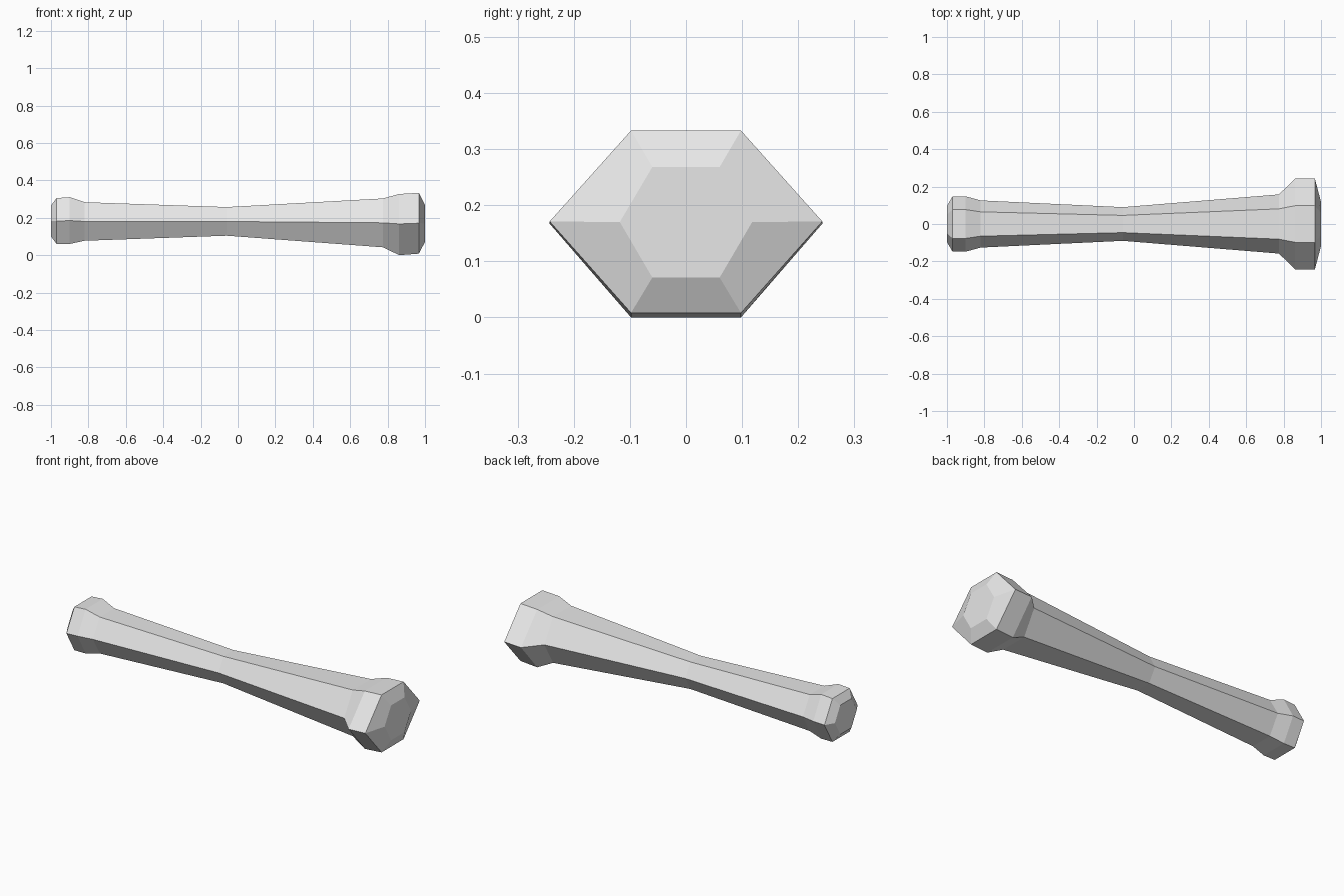
import bpy
import bmesh

if "Cube" in bpy.data.objects:
    bpy.data.objects.remove(bpy.data.objects["Cube"])

# Hexagonal stations along the bone:
# x, half width, half width of flat top/bottom, z bottom, z middle, z top
STATIONS = [
    (-1.00, 0.097, 0.050, 0.100, 0.182, 0.265),
    (-0.97, 0.148, 0.077, 0.060, 0.182, 0.305),
    (-0.90, 0.148, 0.077, 0.060, 0.185, 0.310),
    (-0.82, 0.126, 0.065, 0.077, 0.180, 0.283),
    (-0.06, 0.090, 0.046, 0.104, 0.180, 0.257),
    (0.775, 0.158, 0.081, 0.042, 0.173, 0.303),
    (0.862, 0.243, 0.098, 0.000, 0.167, 0.327),
    (0.967, 0.243, 0.098, 0.008, 0.171, 0.333),
    (1.00, 0.118, 0.060, 0.071, 0.170, 0.268),
]


def hexagon(bm, x, w, f, lo, mid, hi):
    ring = [(w, mid), (f, hi), (-f, hi), (-w, mid), (-f, lo), (f, lo)]
    return [bm.verts.new((x, y, z)) for y, z in ring]


# Bone: loft the rings and close both ends
bm = bmesh.new()
rings = [hexagon(bm, *s) for s in STATIONS]
for a, b in zip(rings, rings[1:]):
    for i in range(6):
        j = (i + 1) % 6
        bm.faces.new((a[i], a[j], b[j], b[i]))
bm.faces.new(rings[0])
bm.faces.new(rings[-1])
bmesh.ops.recalc_face_normals(bm, faces=bm.faces)

mesh = bpy.data.meshes.new("bone")
bm.to_mesh(mesh)
bm.free()

mat = bpy.data.materials.new("pale grey")
mat.diffuse_color = (0.8, 0.8, 0.8, 1)
mat.use_nodes = True
mat.node_tree.nodes["Principled BSDF"].inputs["Base Color"].default_value = mat.diffuse_color
mesh.materials.append(mat)
bone = bpy.data.objects.new("bone", mesh)
bpy.context.collection.objects.link(bone)
